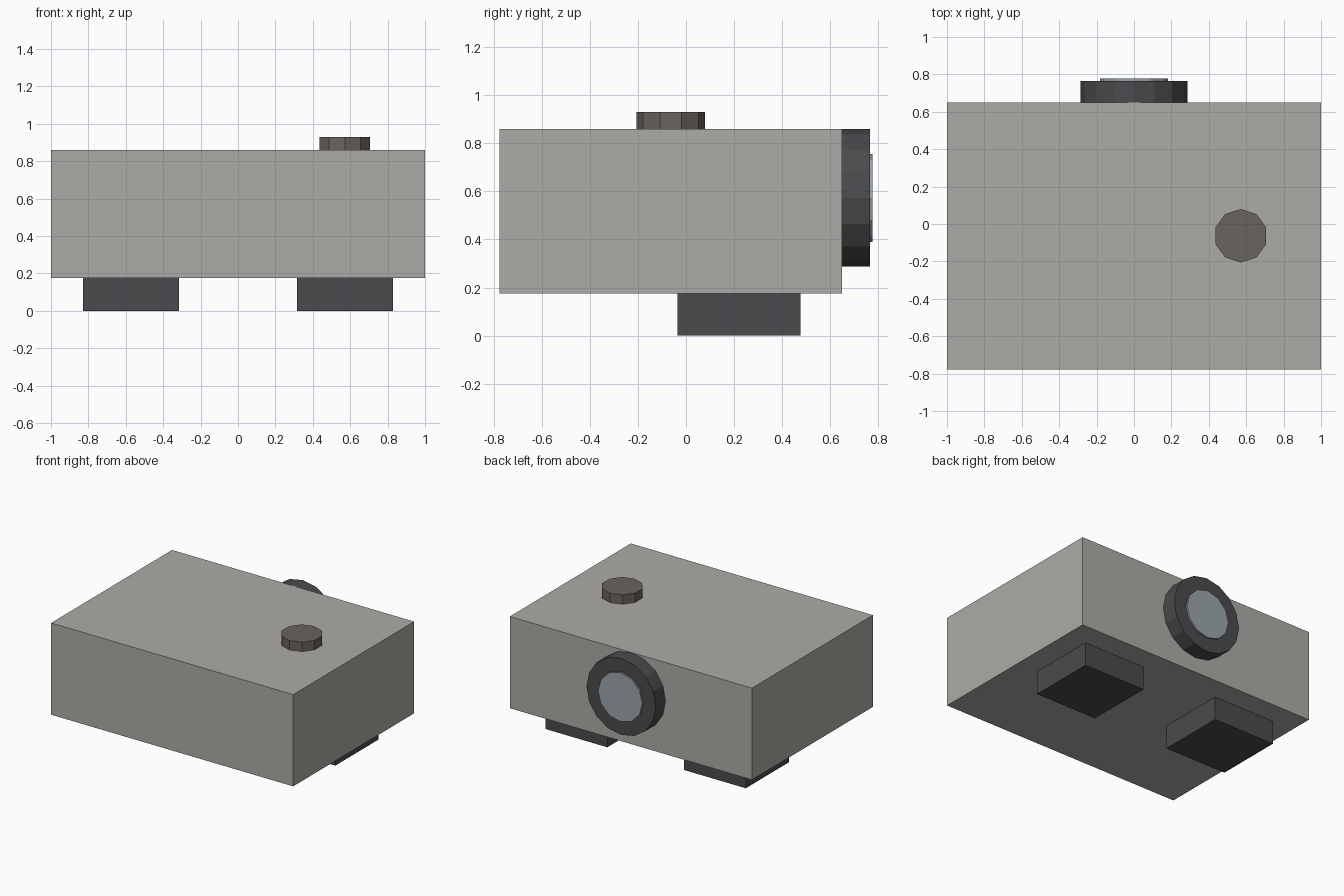
import bpy
from math import radians

if "Cube" in bpy.data.objects:
    bpy.data.objects.remove(bpy.data.objects["Cube"])


def material(name, rgb):
    m = bpy.data.materials.new(name)
    m.diffuse_color = (*rgb, 1)
    m.use_nodes = True
    m.node_tree.nodes["Principled BSDF"].inputs["Base Color"].default_value = m.diffuse_color
    return m


body_grey = material("body_grey", (0.42, 0.41, 0.38))
dark = material("dark_rubber", (0.07, 0.07, 0.075))
button_grey = material("button_grey", (0.14, 0.125, 0.115))
glass = material("glass", (0.33, 0.38, 0.41))


def finish(name, mat):
    ob = bpy.context.object
    ob.name = name
    ob.data.materials.append(mat)
    return ob


def box(name, lo, hi, mat):
    centre = [(a + b) / 2 for a, b in zip(lo, hi)]
    bpy.ops.mesh.primitive_cube_add(size=1, location=centre)
    ob = finish(name, mat)
    ob.scale = [b - a for a, b in zip(lo, hi)]
    bpy.ops.object.transform_apply(location=False, rotation=False, scale=True)
    return ob


def disc(name, sides, radius, depth, centre, mat, facing_back=False):
    rot = (radians(-90), 0, 0) if facing_back else (0, 0, 0)
    bpy.ops.mesh.primitive_cylinder_add(vertices=sides, radius=radius, depth=depth,
                                        location=centre, rotation=rot)
    return finish(name, mat)


# Main body
box("body", (-1, -0.777, 0.175), (1, 0.65, 0.86), body_grey)

# Pair of square feet
for side, x in (("left", -0.572), ("right", 0.572)):
    box(side + "_foot", (x - 0.256, -0.035, 0), (x + 0.256, 0.477, 0.175), dark)

# Ten-sided button on top
disc("top_button", 10, 0.143, 0.07, (0.571, -0.063, 0.895), button_grey)

# Lens ring and glass on the back face
disc("lens_ring", 16, 0.286, 0.115, (0, 0.7075, 0.573), dark, True)
disc("lens_glass", 12, 0.183, 0.112, (0, 0.721, 0.573), glass, True)
